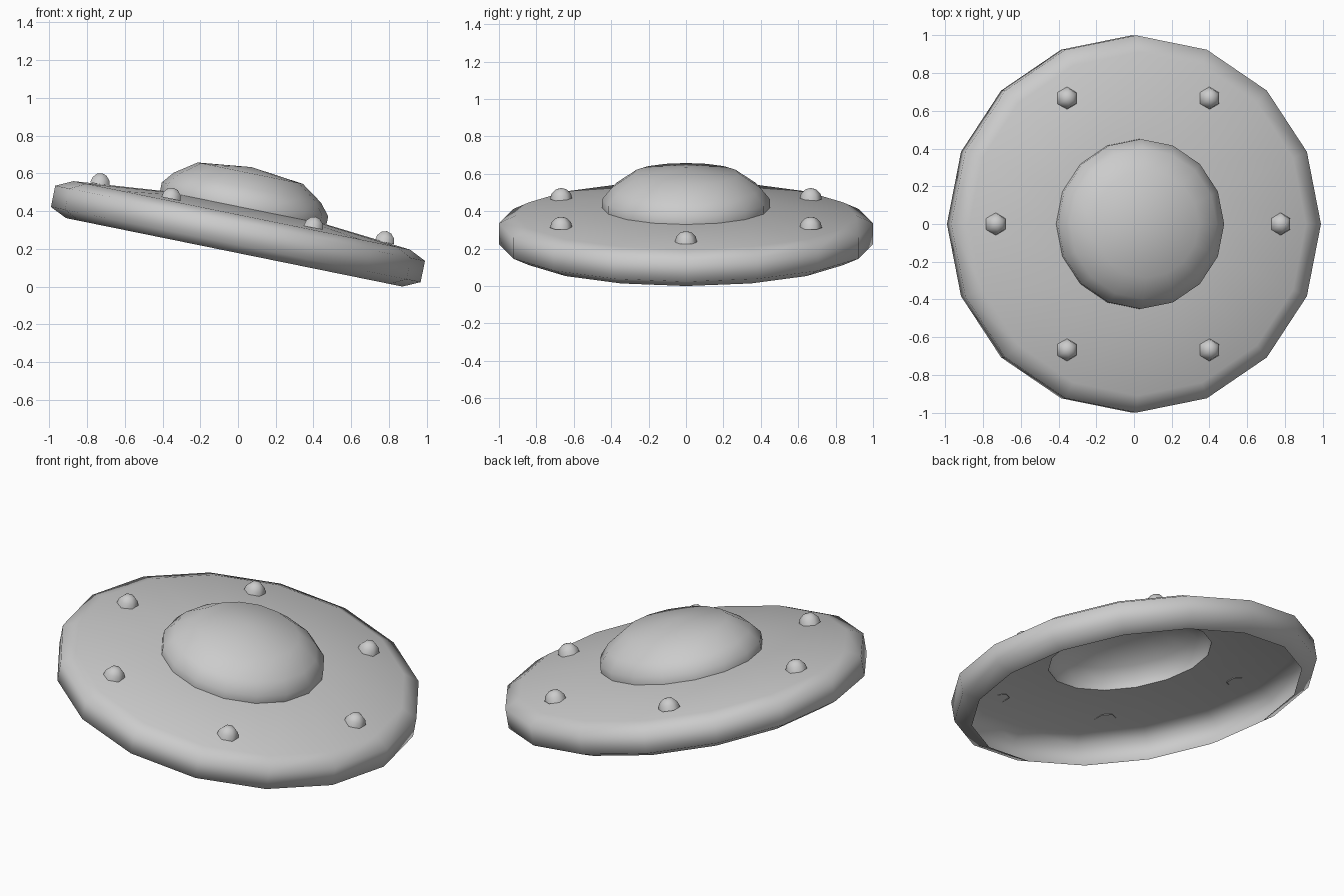
import bpy, bmesh, math
from mathutils import Matrix

if "Cube" in bpy.data.objects:
    bpy.data.objects.remove(bpy.data.objects["Cube"])

TILT = math.radians(11.5)
# Whole craft leans down toward +x
FRAME = Matrix.Translation((-0.056, 0, 0.005)) @ Matrix.Rotation(TILT, 4, 'Y')


def lathe(name, profile, sides, offset=(0, 0, 0), turn=0.0):
    """Open shell of revolution; a radius of 0 closes to a point."""
    bm = bmesh.new()
    rings = []
    for r, h in profile:
        if r == 0:
            rings.append([bm.verts.new((0, 0, h))] * sides)
        else:
            rings.append([bm.verts.new((r * math.cos(turn + 2 * math.pi * i / sides),
                                        r * math.sin(turn + 2 * math.pi * i / sides), h))
                          for i in range(sides)])
    for lo, hi in zip(rings, rings[1:]):
        for i in range(sides):
            j = (i + 1) % sides
            quad = [lo[i], lo[j], hi[j], hi[i]]
            bm.faces.new(list(dict.fromkeys(quad)))
    bm.transform(FRAME @ Matrix.Translation(offset))
    me = bpy.data.meshes.new(name)
    bm.to_mesh(me)
    bm.free()
    ob = bpy.data.objects.new(name, me)
    bpy.context.collection.objects.link(ob)
    bpy.ops.object.select_all(action='DESELECT')
    ob.select_set(True)
    bpy.context.view_layer.objects.active = ob
    bpy.ops.object.shade_smooth_by_angle(angle=math.radians(70))
    return ob


# Saucer hull, open underneath, running up into the hollow dome
lathe("saucer_hull", [(0.91, 0.18), (1.0, 0.222), (1.0, 0.337), (0.91, 0.38),
                      (0.45, 0.422), (0.45, 0.467), (0.398, 0.53),
                      (0.285, 0.608), (0, 0.641)], 16)

# Six small six-sided lights around the deck
for k in range(6):
    a = k * math.pi / 3
    lathe(f"deck_light_{k + 1}", [(0.06, 0), (0.052, 0.03), (0.03, 0.052), (0, 0.06)], 6,
          (0.77 * math.cos(a), 0.77 * math.sin(a), 0.391), math.pi / 6)
